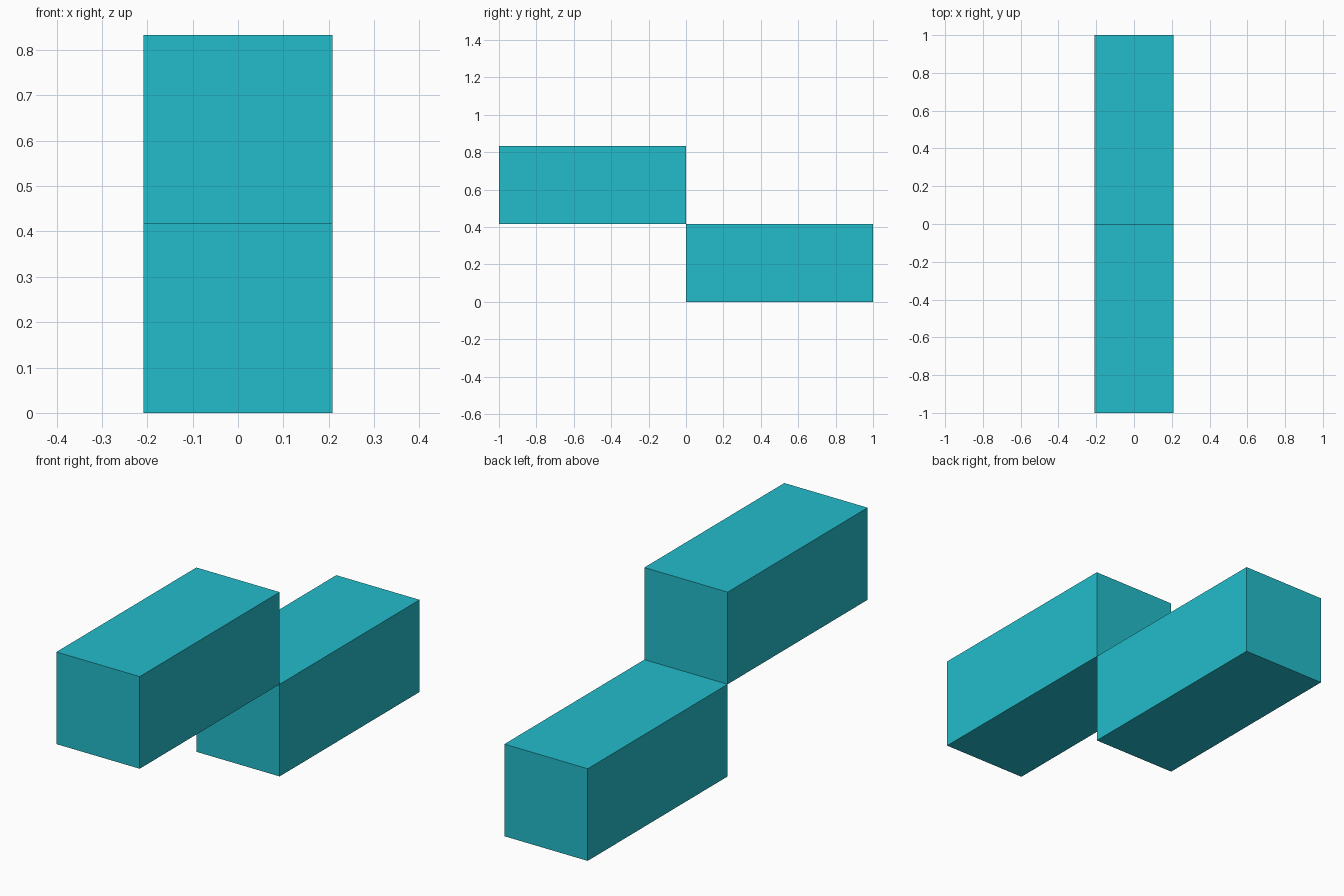
import bpy

if "Cube" in bpy.data.objects:
    bpy.data.objects.remove(bpy.data.objects["Cube"])

teal = bpy.data.materials.new("teal")
teal.diffuse_color = (0.016, 0.503, 0.591, 1.0)
teal.use_nodes = True
teal.node_tree.nodes["Principled BSDF"].inputs["Base Color"].default_value = teal.diffuse_color

WIDTH = 0.4167   # square cross-section
LENGTH = 1.0


def block(name, y, z):
    """Square-section bar lying along y, centred at the given y and z."""
    bpy.ops.mesh.primitive_cube_add(size=1, location=(0, y, z))
    ob = bpy.context.object
    ob.name = name
    ob.scale = (WIDTH, LENGTH, WIDTH)
    bpy.ops.object.transform_apply(location=False, rotation=False, scale=True)
    ob.data.materials.append(teal)
    return ob


# Two stepped bars meeting along one edge
block("lower_rear_block", LENGTH / 2, WIDTH / 2)
block("upper_front_block", -LENGTH / 2, WIDTH * 1.5)
